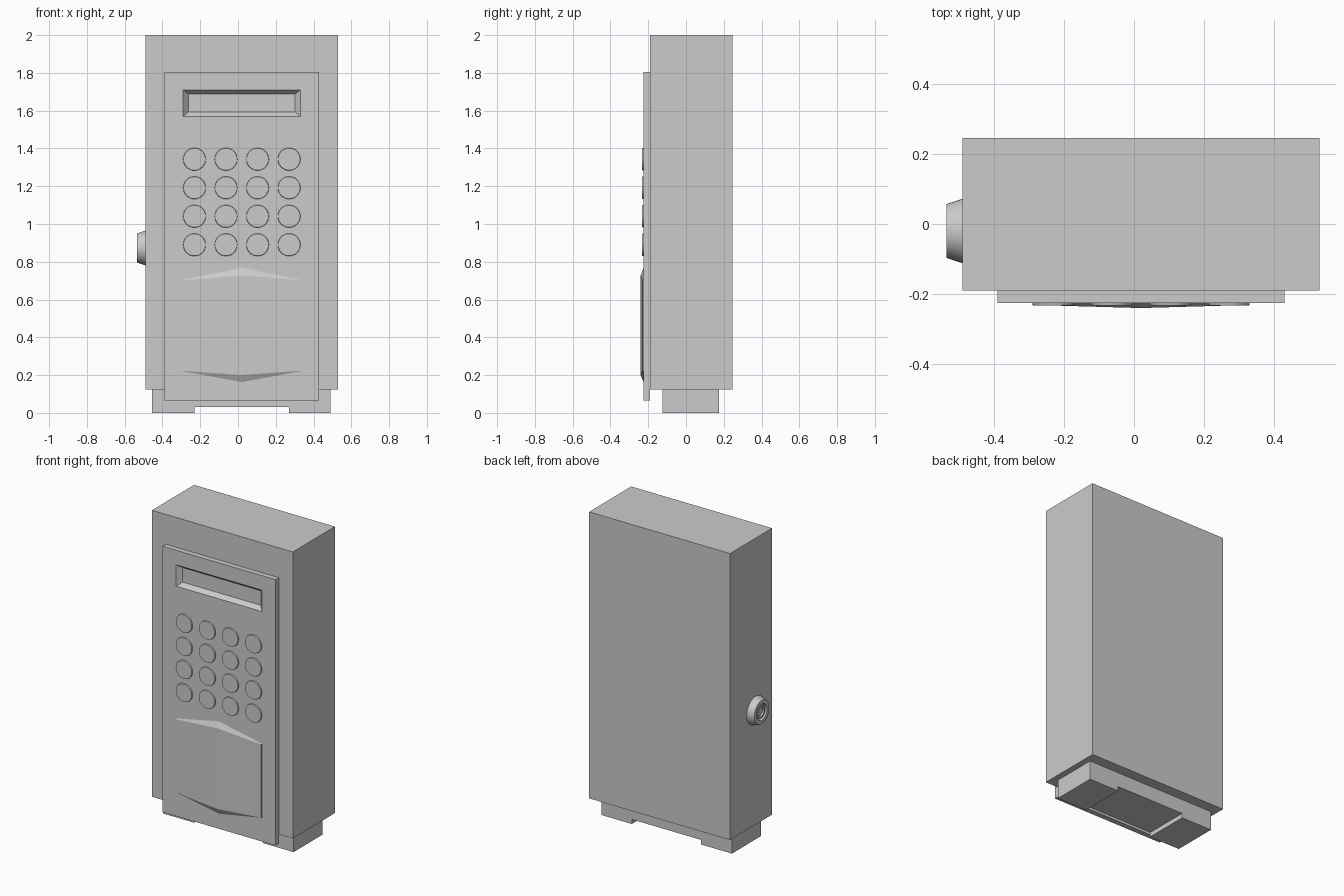
import bpy
import bmesh
from math import cos, sin, tau, radians

if "Cube" in bpy.data.objects:
    bpy.data.objects.remove(bpy.data.objects["Cube"])

# Single grey finish
grey = bpy.data.materials.new("plain_grey")
grey.use_nodes = True
grey.diffuse_color = (0.6, 0.6, 0.6, 1)
grey.node_tree.nodes["Principled BSDF"].inputs["Base Color"].default_value = grey.diffuse_color

MID = 0.02            # centre line of the cabinet
PANEL_FRONT = -0.225


def loft(name, loops, ridge=None, smooth=False):
    """Bridge matching point loops, cap both ends; ridge folds the last cap."""
    bm = bmesh.new()
    rings = [[bm.verts.new(p) for p in loop] for loop in loops]
    n = len(rings[0])
    for a, b in zip(rings, rings[1:]):
        for i in range(n):
            j = (i + 1) % n
            bm.faces.new((a[i], a[j], b[j], b[i]))
    bm.faces.new(rings[0])
    bm.faces.new(rings[-1])
    if ridge:
        bmesh.ops.connect_verts(bm, verts=[rings[-1][i] for i in ridge])
    bmesh.ops.recalc_face_normals(bm, faces=bm.faces)
    mesh = bpy.data.meshes.new(name)
    bm.to_mesh(mesh)
    bm.free()
    mesh.materials.append(grey)
    obj = bpy.data.objects.new(name, mesh)
    bpy.context.collection.objects.link(obj)
    if smooth:
        bpy.ops.object.select_all(action='DESELECT')
        obj.select_set(True)
        bpy.context.view_layer.objects.active = obj
        bpy.ops.object.shade_smooth_by_angle(angle=radians(30))
    return obj


def rect(half, low, high, y):
    return [(MID - half, y, low), (MID + half, y, low),
            (MID + half, y, high), (MID - half, y, high)]


def ring_y(x, z, r, y, n=32):
    return [(x + r * cos(tau * i / n), y, z + r * sin(tau * i / n)) for i in range(n)]


def ring_x(y, z, r, x, n=40):
    return [(x, y + r * cos(tau * i / n), z + r * sin(tau * i / n)) for i in range(n)]


# Cabinet body
loft("cabinet_body", [rect(0.51, 0.125, 2.0, 0.245), rect(0.51, 0.125, 2.0, -0.19)])

# Base with a channel between two feet
base_profile = [(-0.455, 0), (-0.23, 0), (-0.23, 0.03), (0.27, 0.03),
                (0.27, 0), (0.49, 0), (0.49, 0.125), (-0.455, 0.125)]
loft("base", [[(x, y, z) for x, z in base_profile] for y in (0.175, -0.125)])

# Front panel with sloped display recess
loft("front_panel", [
    rect(0.41, 0.065, 1.805, -0.19),
    rect(0.41, 0.065, 1.805, PANEL_FRONT),
    rect(0.31, 1.57, 1.71, PANEL_FRONT),
    rect(0.283, 1.593, 1.688, PANEL_FRONT + 0.028),
])

# Keypad buttons
for row in range(4):
    for col in range(4):
        x = MID + (col - 1.5) * 0.167
        z = 1.343 - row * 0.151
        loft(f"button_{row + 1}_{col + 1}", [
            ring_y(x, z, 0.06, PANEL_FRONT),
            ring_y(x, z, 0.058, PANEL_FRONT - 0.007),
        ], smooth=True)


# Lower cover, folded along its vertical centre line
def cover_loop(side_y, mid_y, side_low, side_high, mid_low, mid_high):
    return [(MID - 0.31, side_y, side_low), (MID, mid_y, mid_low),
            (MID + 0.31, side_y, side_low), (MID + 0.31, side_y, side_high),
            (MID, mid_y, mid_high), (MID - 0.31, side_y, side_high)]


loft("lower_cover", [
    cover_loop(PANEL_FRONT, PANEL_FRONT, 0.22, 0.705, 0.163, 0.768),
    cover_loop(-0.231, -0.24, 0.223, 0.702, 0.2, 0.728),
], ridge=(1, 4))

# Side lock: tapered collar, round well, key core
LOCK = (-0.02, 0.873)
loft("lock_collar", [ring_x(*LOCK, r, x) for r, x in (
    (0.092, -0.49), (0.077, -0.535), (0.053, -0.535), (0.053, -0.515))], smooth=True)
loft("lock_core", [ring_x(*LOCK, r, x) for r, x in (
    (0.042, -0.512), (0.042, -0.53), (0.03, -0.53), (0.03, -0.518))], smooth=True)
